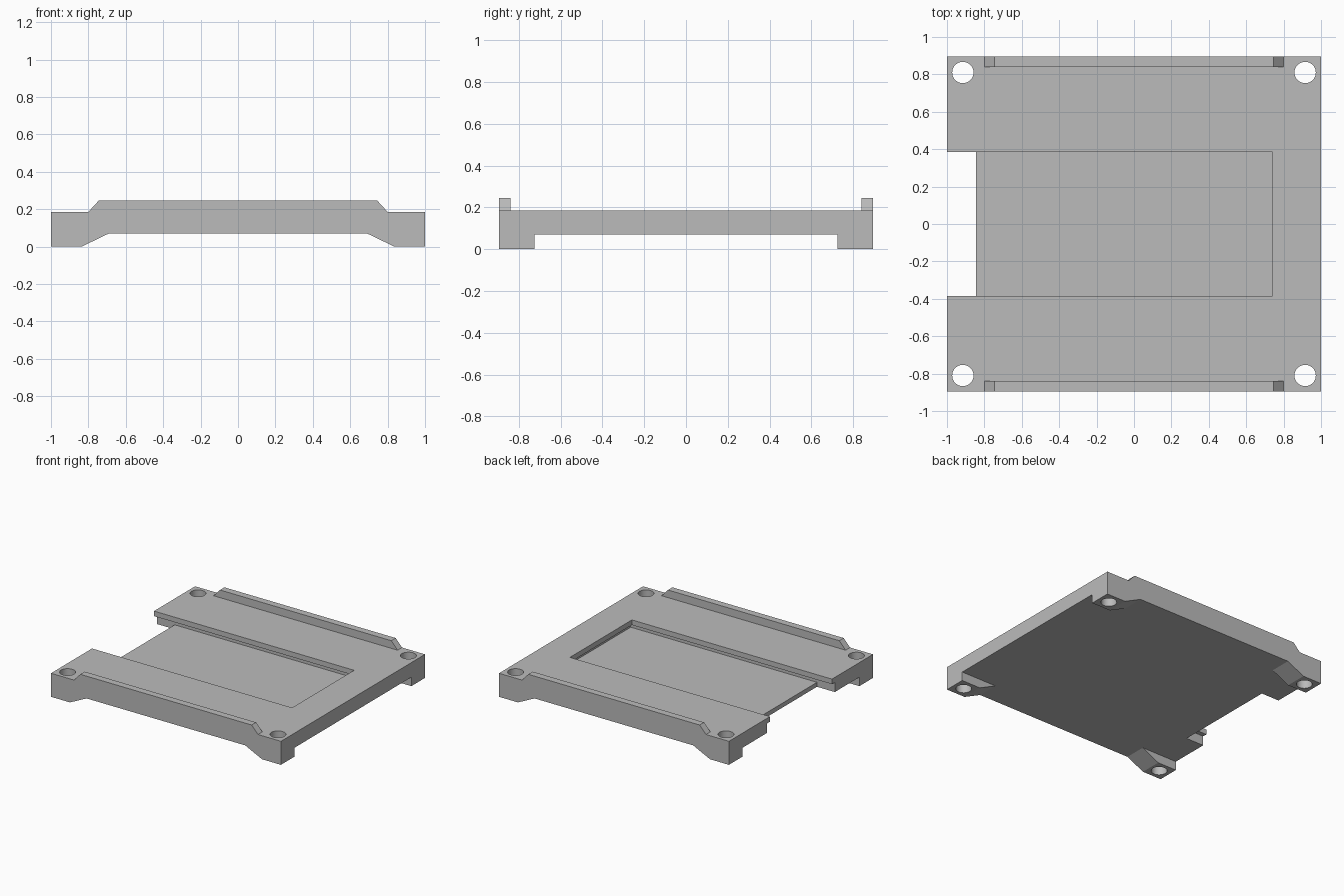
import bpy, bmesh, math

cube = bpy.data.objects.get("Cube")
if cube:
    bpy.data.objects.remove(cube, do_unlink=True)

grey = bpy.data.materials.new("plain_grey")
grey.use_nodes = True
colour = (0.5, 0.5, 0.5, 1)
grey.diffuse_color = colour
grey.node_tree.nodes["Principled BSDF"].inputs["Base Color"].default_value = colour

HALF_X, HALF_Y = 1.0, 0.895
UNDER, TOP, RAIL_TOP = 0.07, 0.185, 0.245


def finish(name, bm):
    bmesh.ops.recalc_face_normals(bm, faces=bm.faces[:])
    mesh = bpy.data.meshes.new(name)
    bm.to_mesh(mesh)
    bm.free()
    mesh.materials.append(grey)
    ob = bpy.data.objects.new(name, mesh)
    bpy.context.collection.objects.link(ob)
    return ob


def prism(name, profile, y0, y1):
    """Extrude an x-z outline from y0 to y1."""
    bm = bmesh.new()
    face = bm.faces.new([bm.verts.new((x, y0, z)) for x, z in profile])
    out = bmesh.ops.extrude_face_region(bm, geom=[face])
    verts = [v for v in out["geom"] if isinstance(v, bmesh.types.BMVert)]
    bmesh.ops.translate(bm, verts=verts, vec=(0, y1 - y0, 0))
    return finish(name, bm)


def rect(x0, x1, z0, z1):
    return [(x0, z0), (x1, z0), (x1, z1), (x0, z1)]


def drill(x, y):
    bm = bmesh.new()
    bmesh.ops.create_cone(bm, cap_ends=True, segments=40, radius1=0.057,
                          radius2=0.057, depth=1)
    bmesh.ops.translate(bm, verts=bm.verts[:], vec=(x, y, 0))
    return finish("hole_cutter", bm)


def cut(ob, cutter):
    cutter.hide_render = True
    mod = ob.modifiers.new("cut", 'BOOLEAN')
    mod.operation, mod.solver, mod.object = 'DIFFERENCE', 'EXACT', cutter
    bpy.context.view_layer.objects.active = ob
    bpy.ops.object.modifier_apply(modifier=mod.name)
    bpy.data.objects.remove(cutter, do_unlink=True)


# Main plate
plate = prism("base_plate", rect(-HALF_X, HALF_X, UNDER, TOP), -HALF_Y, HALF_Y)

# Slide-in slot with a floor, open through the plate at the entry side
slot = [(-1.1, 0), (-0.845, 0), (-0.845, 0.105), (0.775, 0.105),
        (0.775, 0.145), (-1.1, 0.145)]
cut(plate, prism("slot_cutter", slot, -0.42, 0.42))

# Narrower window above the slot, leaving a lip on three sides
cut(plate, prism("window_cutter", rect(-1.2, 0.74, 0.125, 0.4), -0.385, 0.385))

# Corner feet with sloped inner ends, and screw holes through foot and plate
parts = [plate]
foot_outline = [(HALF_X, 0), (0.835, 0), (0.69, UNDER), (HALF_X, UNDER)]
for sy, depth in ((-1, "front"), (1, "back")):
    for sx, side in ((-1, "right"), (1, "left")):
        foot = prism(f"{depth}_{side}_foot", [(sx * x, z) for x, z in foot_outline],
                     sy * 0.725, sy * HALF_Y)
        for ob in (foot, plate):
            cut(ob, drill(sx * 0.915, sy * 0.81))
        parts.append(foot)

    # Raised rail with chamfered ends
    rail = [(-0.8, TOP), (0.8, TOP), (0.745, RAIL_TOP), (-0.745, RAIL_TOP)]
    parts.append(prism(f"{depth}_rail", rail, sy * 0.84, sy * HALF_Y))

# Smooth hole walls, sharp edges elsewhere
for ob in bpy.context.selected_objects:
    ob.select_set(False)
for ob in parts:
    ob.select_set(True)
bpy.context.view_layer.objects.active = plate
bpy.ops.object.shade_smooth_by_angle(angle=math.radians(20))
